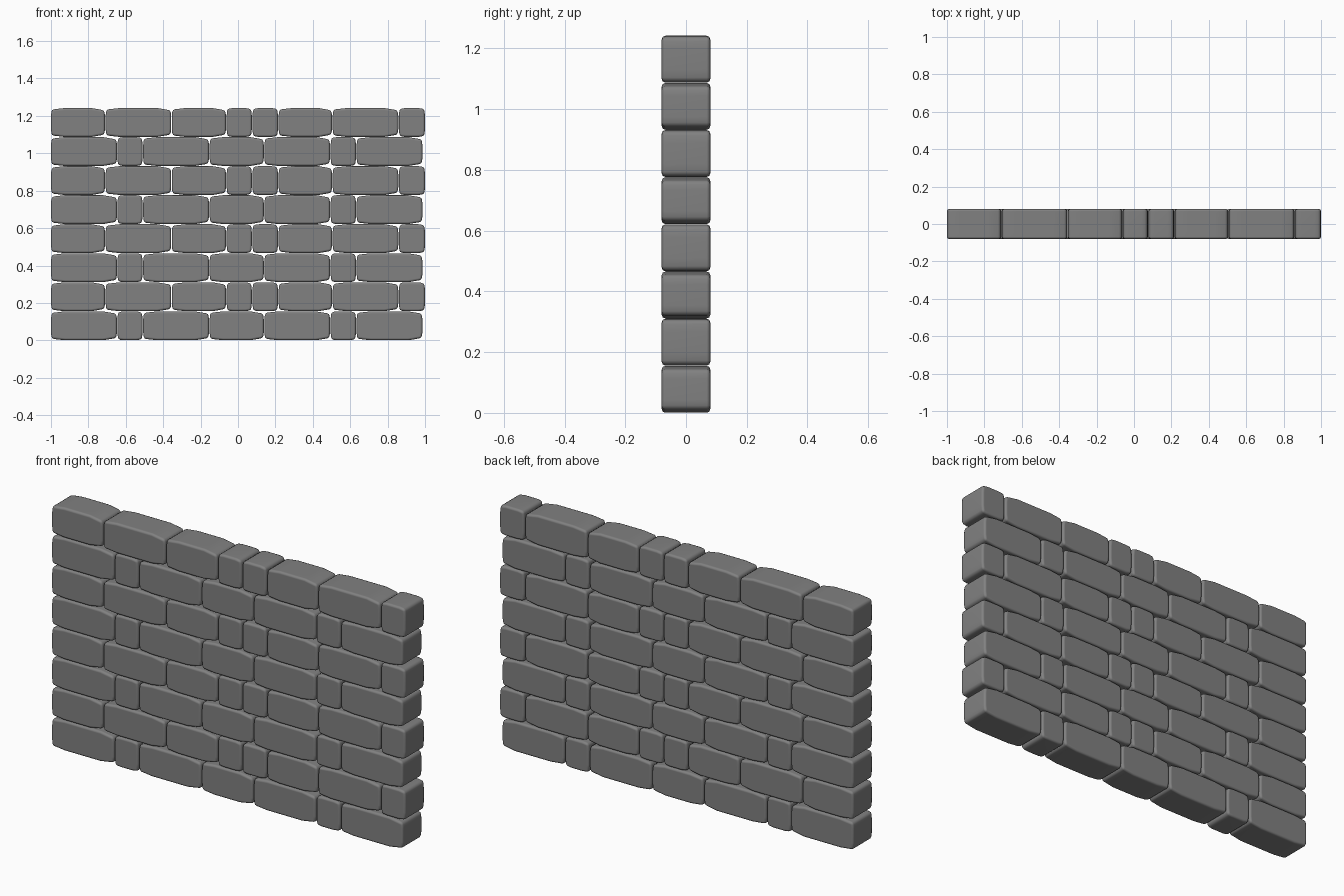
import bpy, bmesh, math

if "Cube" in bpy.data.objects:
    bpy.data.objects.remove(bpy.data.objects["Cube"])

PITCH = 0.1553      # course height
HALF_D = 0.08       # half wall thickness

# Brick spans (left, right) for the two alternating courses
COURSE_A = [(-1.0, -.647), (-.645, -.51), (-.507, -.155), (-.152, .138),
            (.141, .492), (.495, .631), (.634, .986)]
COURSE_B = [(-1.0, -.711), (-.708, -.357), (-.354, -.064), (-.061, .074),
            (.077, .214), (.217, .503), (.506, .857), (.86, 1.0)]

stone = bpy.data.materials.new("grey_stone")
stone.diffuse_color = (0.22, 0.22, 0.22, 1)
stone.use_nodes = True
stone.node_tree.nodes["Principled BSDF"].inputs["Base Color"].default_value = stone.diffuse_color


def brick_mesh(width, height):
    """Worn stone: tapered end profile extruded through the wall, edges rounded."""
    w, h = width / 2, height / 2
    run = min(0.075, width * 0.25)          # length of the worn slope
    tl, tr = (.008, .012) if width > .2 else (.004, .005)
    bow = 0.004                             # ends bulge slightly
    profile = [(-w + bow, -h + tl), (-w + run, -h), (w - run, -h), (w - bow, -h + tr),
               (w, -h * .45), (w, h * .45),
               (w - bow, h - tr), (w - run, h), (-w + run, h), (-w + bow, h - tl),
               (-w, h * .45), (-w, -h * .45)]
    bm = bmesh.new()
    face = bm.faces.new([bm.verts.new((x, -HALF_D, z)) for x, z in profile])
    ext = bmesh.ops.extrude_face_region(bm, geom=[face])
    new = [v for v in ext["geom"] if isinstance(v, bmesh.types.BMVert)]
    bmesh.ops.translate(bm, verts=new, vec=(0, 2 * HALF_D, 0))
    # close the front opening if the extrusion removed the source face
    holes = [e for e in bm.edges if e.is_boundary]
    if holes:
        bmesh.ops.holes_fill(bm, edges=holes)
    bmesh.ops.recalc_face_normals(bm, faces=bm.faces)
    sharp = [e for e in bm.edges if e.calc_face_angle(0) > math.radians(40)]
    bmesh.ops.bevel(bm, geom=sharp, offset=0.012, segments=2, profile=0.5,
                    affect='EDGES', clamp_overlap=True)
    for f in bm.faces:
        f.smooth = True
    mesh = bpy.data.meshes.new("brick")
    bm.to_mesh(mesh)
    bm.free()
    mesh.materials.append(stone)
    return mesh


# Eight courses, alternating layouts
for row in range(8):
    for i, (a, b) in enumerate(COURSE_B if row % 2 else COURSE_A):
        ob = bpy.data.objects.new(f"brick_course{row + 1}_{i + 1}",
                                  brick_mesh(b - a, PITCH - 0.001))
        ob.location = ((a + b) / 2, 0, (row + 0.5) * PITCH)
        bpy.context.collection.objects.link(ob)
        # keep the big faces flat and the rounded edges soft
        ob.modifiers.new("flat_faces", 'WEIGHTED_NORMAL').weight = 90
